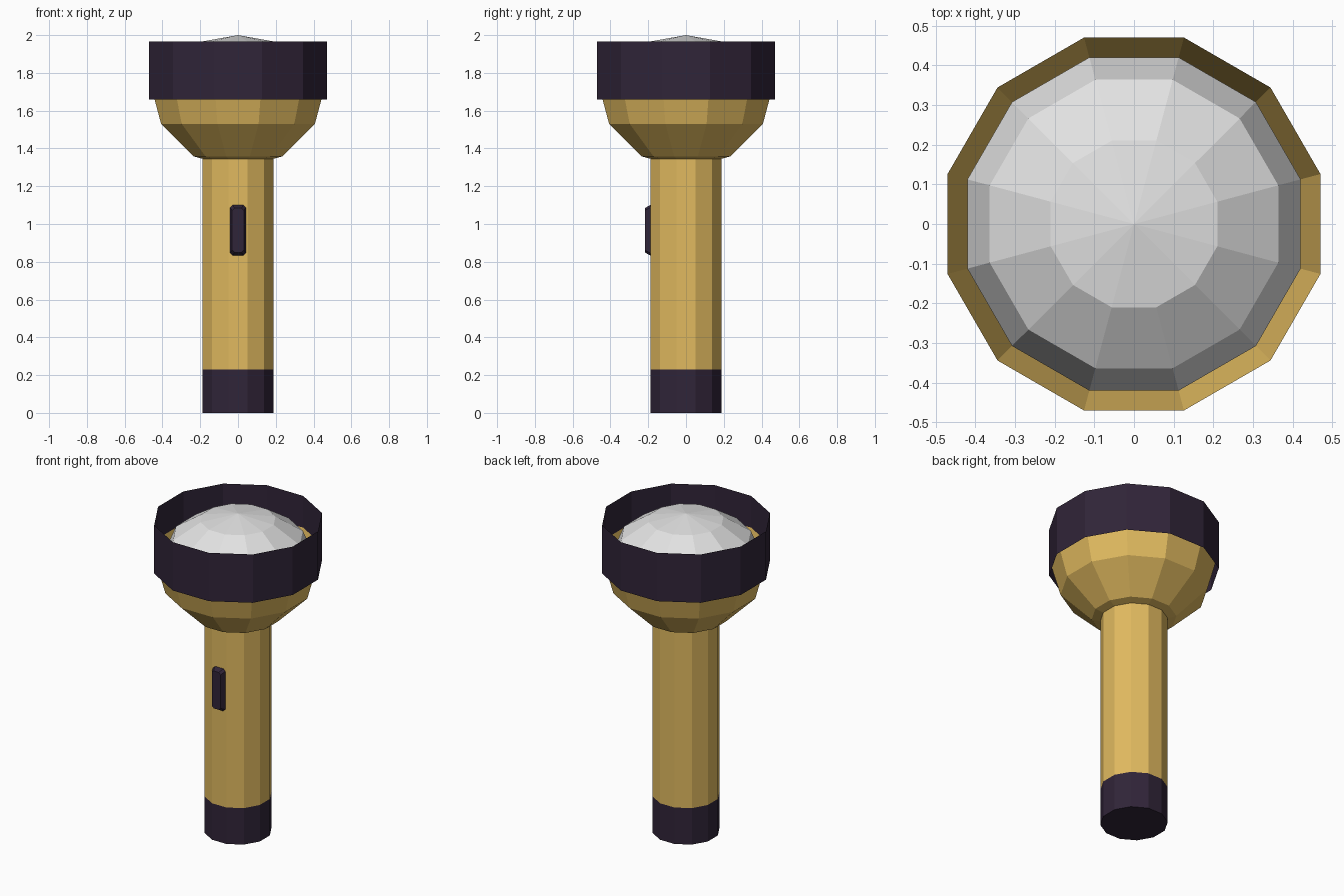
import bpy, bmesh, math

if "Cube" in bpy.data.objects:
    bpy.data.objects.remove(bpy.data.objects["Cube"])

SIDES = 12
INR = math.cos(math.pi / SIDES)   # flat-to-corner ratio; radii below are measured to the flats


def material(name, rgb):
    m = bpy.data.materials.new(name)
    m.diffuse_color = (*rgb, 1.0)
    m.use_nodes = True
    m.node_tree.nodes["Principled BSDF"].inputs["Base Color"].default_value = m.diffuse_color
    return m


gold = material("gold_body", (0.75, 0.49, 0.115))
dark = material("dark_plum", (0.030, 0.018, 0.040))
glass = material("pale_lens", (0.76, 0.76, 0.76))


def finish(name, bm, mat):
    me = bpy.data.meshes.new(name)
    bm.to_mesh(me)
    bm.free()
    me.materials.append(mat)
    ob = bpy.data.objects.new(name, me)
    bpy.context.collection.objects.link(ob)
    return ob


def lathe(name, profile, mat):
    """Twelve-sided part from (radius, z) points, listed bottom to top; radius 0 is a pole."""
    bm = bmesh.new()
    rings = []
    for r, z in profile:
        if r == 0:
            rings.append([bm.verts.new((0, 0, z))] * SIDES)
            continue
        angles = [(i + 0.5) * math.tau / SIDES for i in range(SIDES)]
        rings.append([bm.verts.new((r / INR * math.cos(a), r / INR * math.sin(a), z))
                      for a in angles])
    for low, high in zip(rings, rings[1:]):
        for i in range(SIDES):
            j = (i + 1) % SIDES
            corners = dict.fromkeys((low[i], low[j], high[j], high[i]))
            bm.faces.new(list(corners))
    return finish(name, bm, mat)


def dome(radius, height, z, direction):
    """Hemisphere profile in 30 degree steps, from equator to pole."""
    pts = [(radius * math.cos(math.radians(a)),
            z + direction * height * math.sin(math.radians(a))) for a in (0, 30, 60)]
    return pts + [(0, z + direction * height)]


# handle and tail cap
lathe("tail_cap", [(0, 0), (0.187, 0), (0.187, 0.23)], dark)
lathe("handle", [(0.187, 0.23), (0.187, 1.36)], gold)

# head: open bowl, thin collar and domed lens
lathe("head_bowl", dome(0.47, 0.47, 1.765, -1)[::-1], gold)
lathe("head_collar", [(0.47, 1.66), (0.47, 1.965)], dark)
lathe("lens", dome(0.42, 0.28, 1.72, 1), glass)

# switch: chamfered plate tapering outwards on the front of the handle
bm = bmesh.new()
loops = []
for y, hx, hz in ((-0.18, 0.042, 0.133), (-0.19, 0.042, 0.133), (-0.217, 0.031, 0.118)):
    c = 0.013
    outline = [(hx - c, -hz), (hx, -hz + c), (hx, hz - c), (hx - c, hz),
               (c - hx, hz), (-hx, hz - c), (-hx, c - hz), (c - hx, -hz)]
    loops.append([bm.verts.new((x, y, 0.967 + z)) for x, z in outline])
for a, b in zip(loops, loops[1:]):
    for i in range(8):
        j = (i + 1) % 8
        bm.faces.new((a[i], a[j], b[j], b[i]))
bm.faces.new(loops[-1])
bmesh.ops.recalc_face_normals(bm, faces=bm.faces)
finish("switch", bm, dark)
